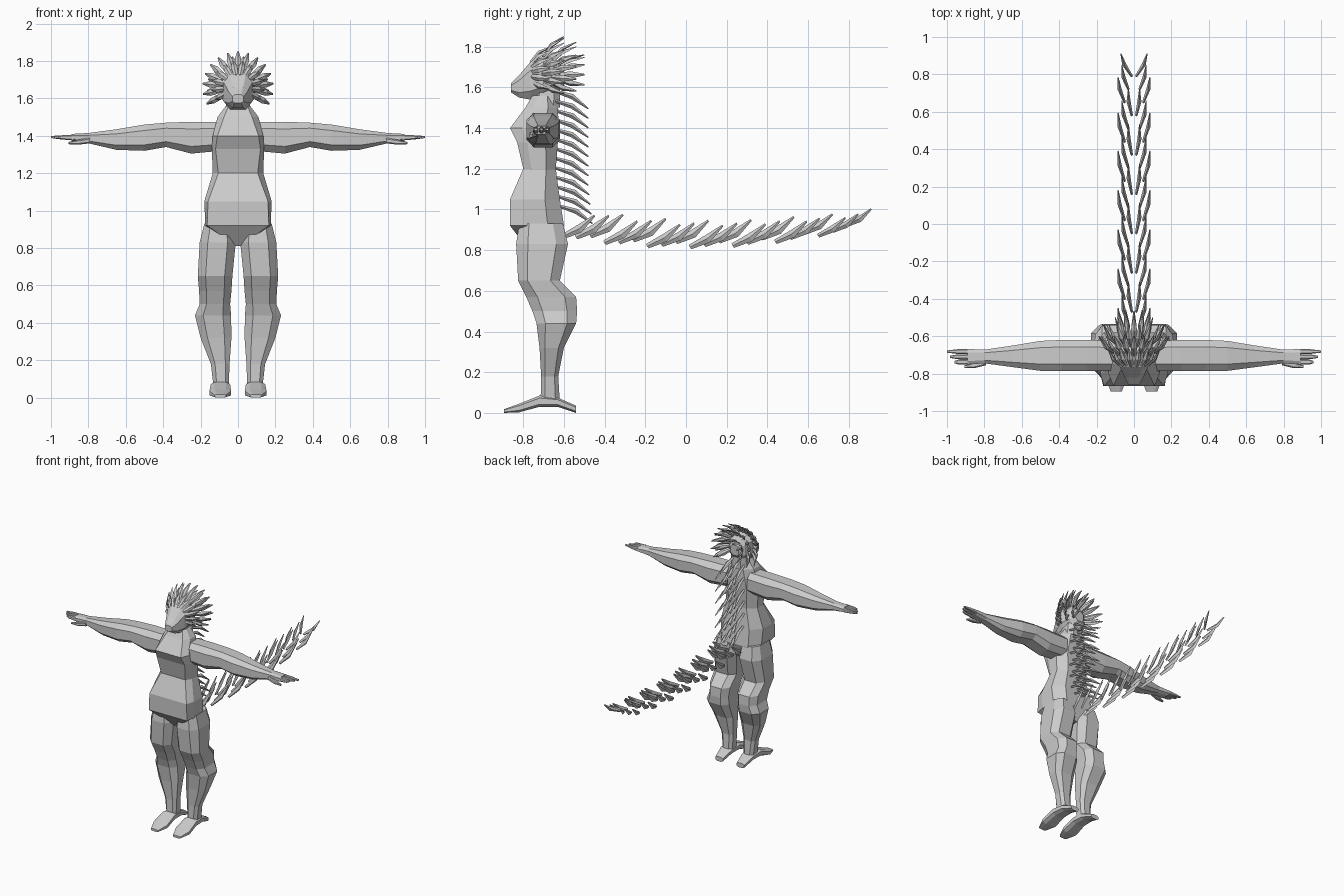
import bpy, bmesh, math
from mathutils import Vector

if "Cube" in bpy.data.objects:
    bpy.data.objects.remove(bpy.data.objects["Cube"])

grey = bpy.data.materials.new("light grey")
grey.diffuse_color = (0.6, 0.6, 0.6, 1)
grey.use_nodes = True
grey.node_tree.nodes["Principled BSDF"].inputs["Base Color"].default_value = grey.diffuse_color


def finish(bm, name, mirror=False):
    bmesh.ops.recalc_face_normals(bm, faces=bm.faces)
    me = bpy.data.meshes.new(name)
    bm.to_mesh(me)
    bm.free()
    me.materials.append(grey)
    ob = bpy.data.objects.new(name, me)
    bpy.context.collection.objects.link(ob)
    if mirror:
        ob.modifiers.new("mirror", 'MIRROR').use_mirror_merge = False
    return ob


def skin(bm, rings):
    rows = [[bm.verts.new(p) for p in r] for r in rings]
    n = len(rows[0])
    for a, b in zip(rows, rows[1:]):
        for i in range(n):
            j = (i + 1) % n
            bm.faces.new((a[i], a[j], b[j], b[i]))
    bm.faces.new(rows[0])
    bm.faces.new(rows[-1])


def loft(bm, axis, sections, c=0.55):
    """Octagon tube; section = position on axis, then min/max of the other two axes."""
    octagon = [(c, 1), (1, c), (1, -c), (c, -1), (-c, -1), (-1, -c), (-1, c), (-c, 1)]
    rings = []
    for pos, a0, a1, b0, b1 in sections:
        ring = []
        for u, v in octagon:
            p = [(a0 + a1) / 2 + u * (a1 - a0) / 2, (b0 + b1) / 2 + v * (b1 - b0) / 2]
            p.insert(axis, pos)
            ring.append(p)
        rings.append(ring)
    skin(bm, rings)


def blade(bm, base, mid, tip, side, w, t):
    """Curved flat spike with a diamond section."""
    base, mid, tip, side = (Vector(v) for v in (base, mid, tip, side))
    d = (tip - base).normalized()
    side = (side - d * side.dot(d)).normalized()
    nor = d.cross(side)
    rings = []
    for p, k in ((base, 0.6), (mid, 1.0), (tip, 0.25)):
        s, n = side * w * k / 2, nor * t * k / 2
        rings.append([p + s, p + n, p - s, p - n])
    skin(bm, rings)


# torso: height, front half width, side half width, front y, back y
bm = bmesh.new()
rings = []
for z, f, s, yf, yb in ((1.56, .05, .065, -.755, -.65), (1.50, .075, .11, -.79, -.63),
                        (1.40, .11, .135, -.865, -.625), (1.33, .12, .14, -.83, -.63),
                        (1.20, .105, .135, -.80, -.64), (1.05, .16, .18, -.865, -.62),
                        (.92, .165, .175, -.865, -.60), (.81, .01, .03, -.78, -.64)):
    d = yb - yf
    rings.append([(-f, yf, z), (f, yf, z), (s, yf + .25 * d, z), (s, yb - .3 * d, z),
                  (f * .7, yb, z), (-f * .7, yb, z), (-s, yb - .3 * d, z), (-s, yf + .25 * d, z)])
skin(bm, rings)
finish(bm, "torso")

# neck, and head with a short snout
bm = bmesh.new()
loft(bm, 2, ((1.50, -.07, .07, -.76, -.62), (1.62, -.06, .06, -.74, -.62)))
finish(bm, "neck")
bm = bmesh.new()
loft(bm, 1, ((-.86, -.03, .03, 1.575, 1.62), (-.82, -.05, .05, 1.55, 1.66),
             (-.765, -.075, .075, 1.54, 1.725), (-.70, -.09, .09, 1.56, 1.755),
             (-.63, -.07, .07, 1.58, 1.73), (-.60, -.035, .035, 1.61, 1.69)))
finish(bm, "head")

# arms
bm = bmesh.new()
loft(bm, 0, ((.09, -.785, -.625, 1.32, 1.475), (.25, -.785, -.62, 1.305, 1.475),
             (.385, -.785, -.62, 1.34, 1.47), (.50, -.785, -.625, 1.32, 1.46),
             (.65, -.765, -.65, 1.325, 1.435), (.80, -.745, -.672, 1.36, 1.415),
             (.89, -.752, -.668, 1.37, 1.41)))
finish(bm, "arm", True)

# fingers and thumb
bm = bmesh.new()
for y, end in ((-.682, 1.0), (-.71, .985), (-.738, .96)):
    loft(bm, 0, ((.87, y - .014, y + .014, 1.375, 1.405), (.94, y - .013, y + .013, 1.38, 1.403),
                 (end, y - .006, y + .006, 1.388, 1.399)))
loft(bm, 0, ((.79, -.755, -.725, 1.36, 1.39), (.85, -.77, -.74, 1.353, 1.38),
             (.905, -.77, -.755, 1.355, 1.367)))
finish(bm, "fingers", True)

# legs
bm = bmesh.new()
loft(bm, 2, ((.93, .03, .18, -.82, -.605), (.83, .012, .205, -.835, -.58),
             (.65, .03, .215, -.825, -.62), (.57, .035, .208, -.785, -.54),
             (.50, .042, .205, -.755, -.535), (.44, .037, .23, -.735, -.54),
             (.32, .035, .20, -.72, -.60), (.18, .045, .145, -.712, -.628),
             (.05, .05, .13, -.715, -.62)))
finish(bm, "leg", True)

# feet
bm = bmesh.new()
loft(bm, 1, ((-.895, .065, .125, 0, .018), (-.82, .037, .153, .003, .045),
             (-.72, .042, .145, .03, .085), (-.63, .045, .14, .03, .075),
             (-.54, .06, .125, 0, .035)))
finish(bm, "foot", True)

# hair: rows of spikes fanning out around the head
bm = bmesh.new()
for k, (y0, r0, y1, r1, n) in enumerate(((-.765, .065, -.67, .14, 12), (-.71, .08, -.60, .19, 15),
                                         (-.665, .07, -.54, .165, 12), (-.625, .05, -.50, .10, 9))):
    for i in range(n):
        a = math.radians(-118 + 236 * i / (n - 1))
        out = Vector((math.sin(a), 0, math.cos(a)))
        tangent = (math.cos(a), 0, -math.sin(a))
        c = Vector((0, 0, 1.66))
        p = [c + out * r + Vector((0, y, 0)) for r, y in
             ((r0, y0), (r0 * .35 + r1 * .65, y0 * .55 + y1 * .45), (r1, y1))]
        blade(bm, *p, tangent, .034, .018)
finish(bm, "hair_spikes")

# spines running down the back
bm = bmesh.new()
for i in range(13):
    z = 1.58 - .047 * i
    y = -.64 + .02 * max(0, i - 8) / 4
    for x in ((-.055, 0, .055) if i % 2 else (-.03, .03)):
        blade(bm, (x, y, z), (x * 1.2, y + .08, z - .025), (x * 1.5, y + .16, z - .085),
              (1, 0, 0), .028, .026)
finish(bm, "back_spines")

# tail: repeated pairs of slanted blades, no solid core
bm = bmesh.new()
for i in range(21):
    y = -.61 + .07 * i
    z = .815 + .085 * (y / .8) ** 2
    k = i % 3
    x0, x1 = ((.05, .085), (.03, .065), (.012, .03))[k]
    up = (0, .01, .025)[k]
    size = 1 - .25 * max(0, i - 14) / 6
    x1 = .07 if i == 20 else x1
    for s in (-1, 1):
        blade(bm, (s * x0, y, z + up),
              (s * (x0 * .4 + x1 * .6 + .006), y + .085 * size, z + up + .04 * size),
              (s * x1, y + .16 * size, z + up + .105 * size), (0, 0, 1), .042 * size, .022)
finish(bm, "tail_spines")
